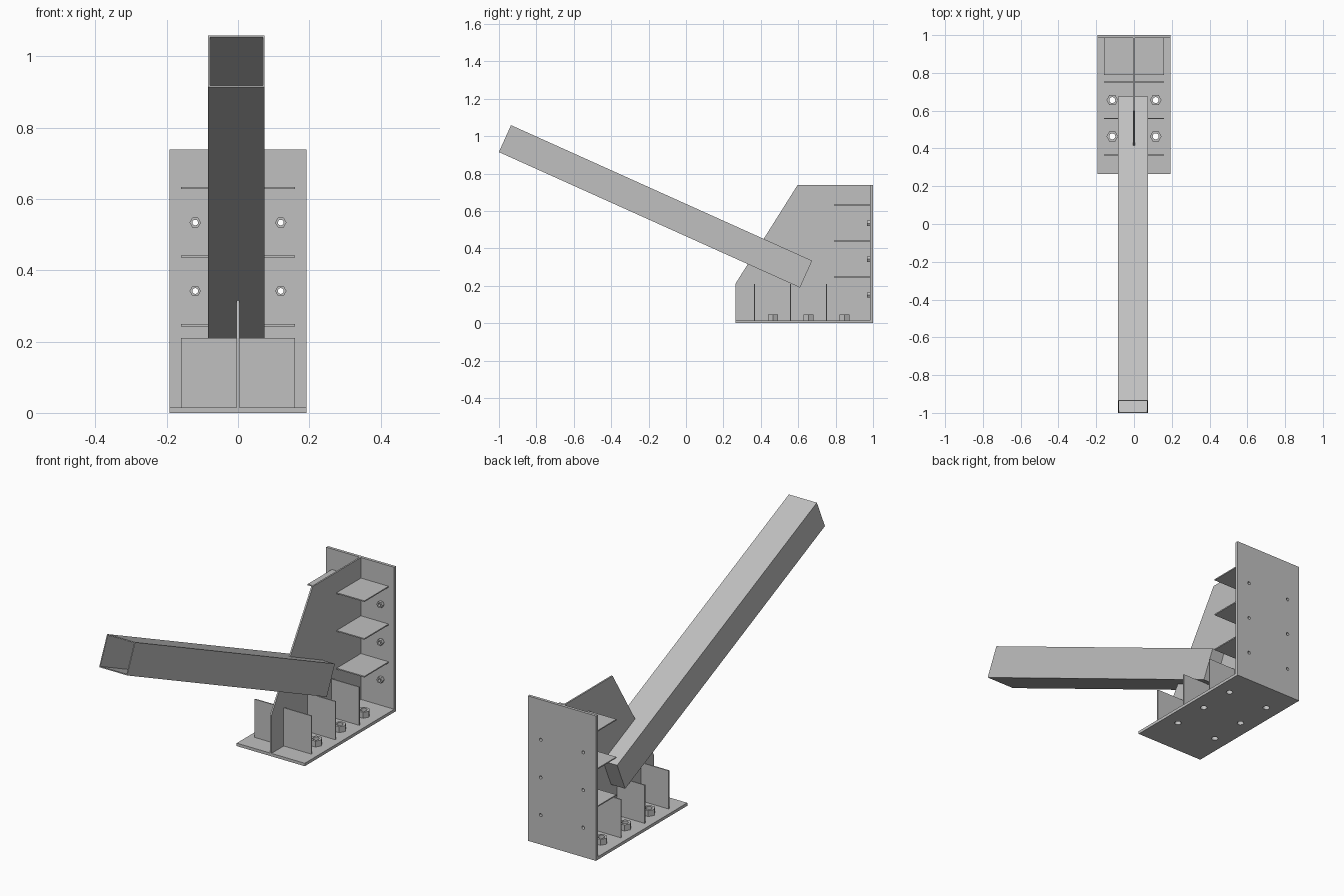
import bpy, bmesh
from math import radians, pi
from mathutils import Matrix, Vector

cube = bpy.data.objects.get("Cube")
if cube:
    bpy.data.objects.remove(cube, do_unlink=True)

steel = bpy.data.materials.new("grey_steel")
steel.use_nodes = True
colour = (0.53, 0.53, 0.53, 1)
steel.diffuse_color = colour
steel.node_tree.nodes["Principled BSDF"].inputs["Base Color"].default_value = colour


def finish(name, bm):
    bmesh.ops.recalc_face_normals(bm, faces=bm.faces)
    mesh = bpy.data.meshes.new(name)
    bm.to_mesh(mesh)
    bm.free()
    mesh.materials.append(steel)
    ob = bpy.data.objects.new(name, mesh)
    bpy.context.collection.objects.link(ob)
    return ob


def box(name, low, high):
    low, high = Vector(low), Vector(high)
    bm = bmesh.new()
    bmesh.ops.create_cube(bm, size=1, matrix=Matrix.Translation((low + high) / 2)
                          @ Matrix.Diagonal((*(high - low), 1)))
    return finish(name, bm)


def prisms(name, places, turn, sides, radius, depth):
    """Several equal prisms, each centred on one place."""
    bm = bmesh.new()
    for place in places:
        bmesh.ops.create_cone(bm, cap_ends=True, segments=sides, radius1=radius,
                              radius2=radius, depth=depth,
                              matrix=Matrix.Translation(place) @ turn)
    return finish(name, bm)


def drill(ob, cutter):
    mod = ob.modifiers.new("holes", "BOOLEAN")
    mod.operation = "DIFFERENCE"
    mod.solver = "EXACT"
    mod.object = cutter
    bpy.context.view_layer.objects.active = ob
    bpy.ops.object.modifier_apply(modifier=mod.name)


# Plates
WIDE, THICK, FRONT, TOP = 0.192, 0.015, 0.264, 0.739
base_plate = box("base_plate", (-WIDE, FRONT, 0), (WIDE, 1, THICK))
back_plate = box("back_plate", (-WIDE, 1 - THICK, THICK), (WIDE, 1, TOP))

# Nuts, with bores running on through the plates
point_sideways = Matrix.Rotation(pi / 6, 4, "Z")
face_front = Matrix.Rotation(pi / 2, 4, "X") @ point_sideways
base_places = [(x, y, 0.03) for x in (-0.115, 0.115) for y in (0.464, 0.656, 0.848)]
back_places = [(x, 0.976, z) for x in (-0.12, 0.12) for z in (0.15, 0.342, 0.534)]
for label, plate, places, turn, radius, height, bore in (
        ("base", base_plate, base_places, point_sideways, 0.031, 0.03, 0.016),
        ("back", back_plate, back_places, face_front, 0.016, 0.018, 0.008)):
    nuts = prisms(label + "_nuts", places, turn, 6, radius, height)
    cutter = prisms(label + "_bores", places, turn, 20, bore, 0.1)
    cutter.hide_render = True
    drill(plate, cutter)
    drill(nuts, cutter)
    bpy.data.objects.remove(cutter, do_unlink=True)

# Central gusset
bm = bmesh.new()
outline = [(FRONT, THICK), (FRONT, 0.21), (0.597, TOP), (1 - THICK, TOP), (1 - THICK, THICK)]
face = bm.faces.new([bm.verts.new((-0.004, y, z)) for y, z in outline])
side = bmesh.ops.extrude_face_region(bm, geom=[face])
bmesh.ops.translate(bm, vec=(0.008, 0, 0),
                    verts=[v for v in side["geom"] if isinstance(v, bmesh.types.BMVert)])
finish("gusset", bm)

# Stiffeners on the base and on the back plate
for i in range(3):
    y = 0.366 + 0.1925 * i
    z = 0.246 + 0.1925 * i
    box(f"base_stiffener_{i + 1}", (-0.16, y - 0.003, THICK), (0.16, y + 0.003, 0.21))
    box(f"back_stiffener_{i + 1}", (-0.16, 0.79, z - 0.003), (0.16, 1 - THICK, z + 0.003))

# Sloping square tube, open at its high end
high, low = Vector((-0.0045, -0.968, 0.9865)), Vector((-0.0045, 0.642, 0.262))
along = (low - high).normalized()
up = Vector((1, 0, 0)).cross(along)
frame = Matrix((Vector((1, 0, 0)), along, up)).transposed().to_4x4()
frame.translation = (high + low) / 2
bm = bmesh.new()
length = (low - high).length
bmesh.ops.create_cube(bm, size=1, matrix=Matrix.Diagonal((0.158, length, 0.158, 1)))
mouth = min(bm.faces, key=lambda f: f.calc_center_median().y)
bmesh.ops.inset_region(bm, faces=[mouth], thickness=0.007)
bore = bmesh.ops.extrude_face_region(bm, geom=[mouth])
bmesh.ops.translate(bm, vec=(0, length - 0.007, 0),
                    verts=[v for v in bore["geom"] if isinstance(v, bmesh.types.BMVert)])
if mouth.is_valid:
    bmesh.ops.delete(bm, geom=[mouth], context="FACES_ONLY")
bm.transform(frame)
finish("tube", bm)
